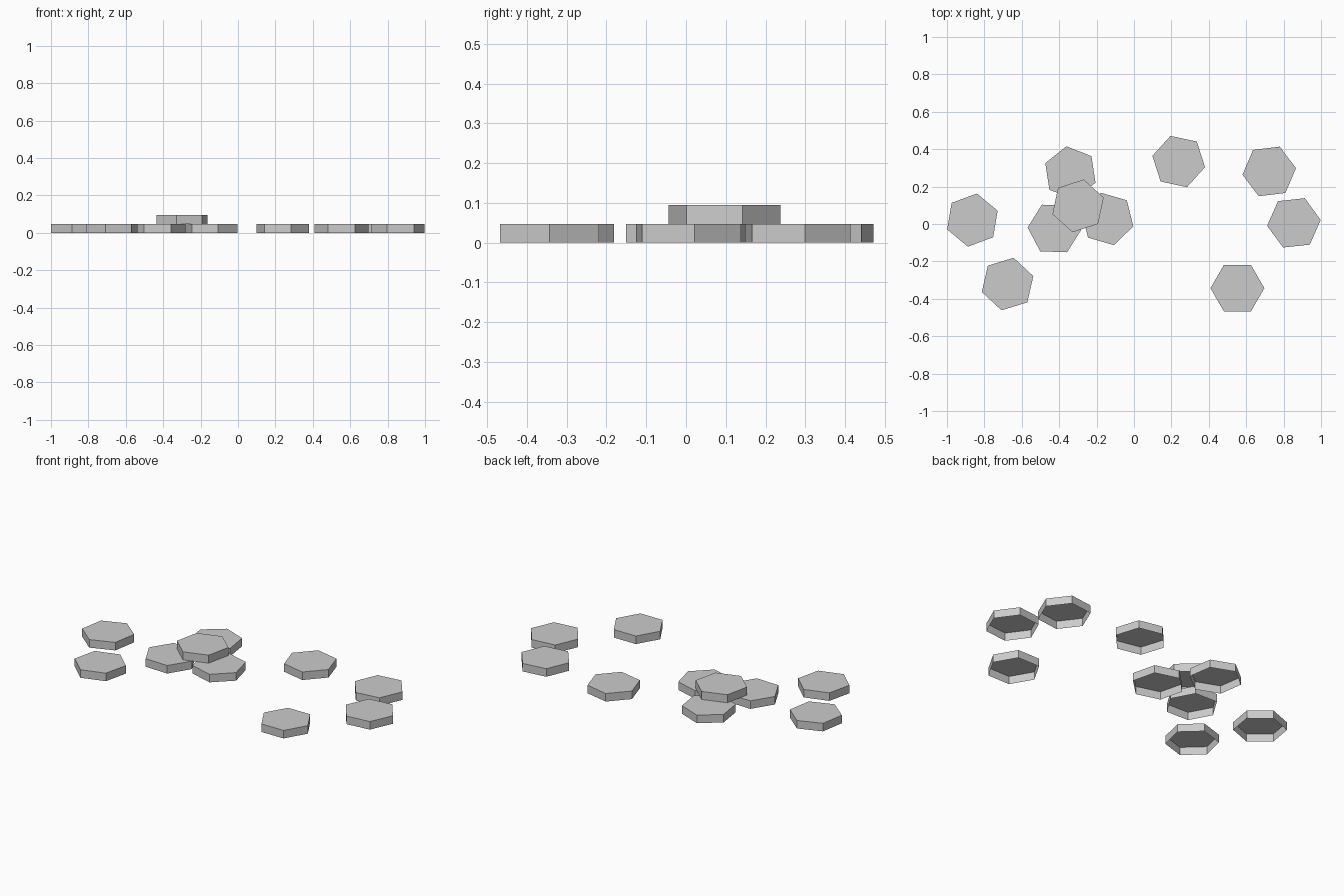
import bpy, bmesh, math

if "Cube" in bpy.data.objects:
    bpy.data.objects.remove(bpy.data.objects["Cube"])

R, H = 0.144, 0.0475  # tile radius and height


def hex_tile(name, x, y, z, angle):
    """Hollow hexagonal tile: top face and six walls, open underneath."""
    bm = bmesh.new()
    bmesh.ops.create_cone(bm, cap_ends=True, segments=6,
                          radius1=R, radius2=R, depth=H)
    # turn the first corner onto the +x axis, then apply the tile's own angle
    first = next(iter(bm.verts)).co
    turn = math.radians(angle) - math.atan2(first.y, first.x)
    bm.normal_update()
    bottom = [f for f in bm.faces if f.normal.z < -0.9]
    bmesh.ops.delete(bm, geom=bottom, context='FACES_ONLY')
    mesh = bpy.data.meshes.new(name)
    bm.to_mesh(mesh)
    bm.free()
    tile = bpy.data.objects.new(name, mesh)
    tile.location = (x, y, z + H / 2)
    tile.rotation_euler.z = turn
    bpy.context.collection.objects.link(tile)


# scattered tiles on the ground: x, y, angle of one corner
ground_tiles = [
    (-0.864, 0.021, 20.4), (-0.676, -0.321, 17), (-0.34, 0.273, 38.6),
    (-0.425, -0.024, 58), (-0.142, 0.027, 43.8), (0.239, 0.334, 47.8),
    (0.723, 0.281, 7), (0.855, 0.006, 6.2), (0.553, -0.343, 0),
]
for i, (x, y, a) in enumerate(ground_tiles, 1):
    hex_tile(f"ground_tile_{i}", x, y, 0, a)

# one tile resting on the cluster of three
hex_tile("stacked_tile", -0.299, 0.097, H, 18)
